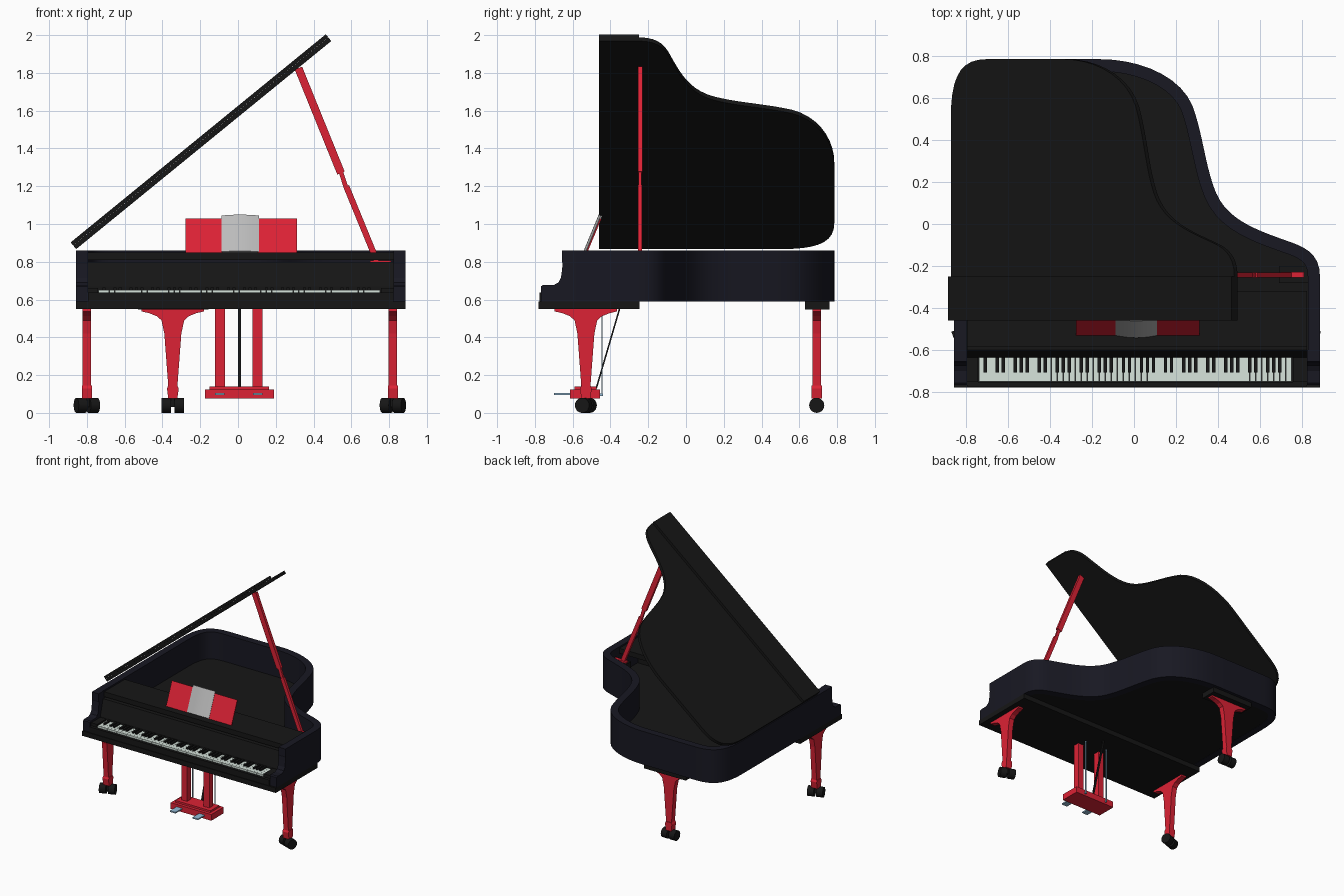
import bpy, bmesh, math
from mathutils import Vector
from mathutils.geometry import interpolate_bezier

if "Cube" in bpy.data.objects:
    bpy.data.objects.remove(bpy.data.objects["Cube"])


def material(name, rgb):
    m = bpy.data.materials.new(name)
    m.diffuse_color = (*rgb, 1)
    m.use_nodes = True
    m.node_tree.nodes["Principled BSDF"].inputs["Base Color"].default_value = m.diffuse_color
    return m


BLACK = material("black", (0.008, 0.008, 0.008))
RIM = material("blue_black", (0.009, 0.009, 0.016))
RED = material("red", (0.72, 0.016, 0.035))
SILVER = material("silver", (0.5, 0.5, 0.5))
IVORY = material("ivory", (0.68, 0.78, 0.72))
STEEL = material("steel", (0.3, 0.5, 0.68))


def finish(name, bm, mat, smooth=False):
    bmesh.ops.recalc_face_normals(bm, faces=bm.faces)
    me = bpy.data.meshes.new(name)
    bm.to_mesh(me)
    bm.free()
    me.materials.append(mat)
    ob = bpy.data.objects.new(name, me)
    bpy.context.collection.objects.link(ob)
    if smooth:
        bpy.ops.object.select_all(action='DESELECT')
        ob.select_set(True)
        bpy.context.view_layer.objects.active = ob
        bpy.ops.object.shade_smooth_by_angle(angle=math.radians(35))
    return ob


def add_prism(bm, pts, axis, lo, hi):
    """Extrude a 2D profile along an axis."""
    place = {'X': lambda a, b, t: (t, a, b), 'Y': lambda a, b, t: (a, t, b),
             'Z': lambda a, b, t: (a, b, t)}[axis]
    r0 = [bm.verts.new(place(a, b, lo)) for a, b in pts]
    r1 = [bm.verts.new(place(a, b, hi)) for a, b in pts]
    bm.faces.new(r0)
    bm.faces.new(r1)
    for i in range(len(pts)):
        j = (i + 1) % len(pts)
        bm.faces.new((r0[i], r0[j], r1[j], r1[i]))


def prism(name, pts, axis, lo, hi, mat, smooth=False):
    bm = bmesh.new()
    add_prism(bm, pts, axis, lo, hi)
    return finish(name, bm, mat, smooth)


def boxes(name, dims, mat):
    """One object from a list of (x0, x1, y0, y1, z0, z1)."""
    bm = bmesh.new()
    for x0, x1, y0, y1, z0, z1 in dims:
        add_prism(bm, [(x0, y0), (x1, y0), (x1, y1), (x0, y1)], 'Z', z0, z1)
    return finish(name, bm, mat)


def bar(name, p, q, w, d, mat):
    """Rectangular rod between two points, w across in x, d in y."""
    p, q = Vector(p), Vector(q)
    bm = bmesh.new()
    add_prism(bm, [(-w/2, -d/2), (w/2, -d/2), (w/2, d/2), (-w/2, d/2)], 'Z', 0, (q - p).length)
    ob = finish(name, bm, mat)
    v = q - p
    ob.location = p
    ob.rotation_euler = (-math.asin(v.y / v.length), math.atan2(v.x, v.z), 0)
    return ob


# Curved case outline, from front right round the back to front left
def outline(front):
    curves = [((.886, -.25), (.886, -.12), (.78, -.10), (.70, -.07)),
              ((.70, -.07), (.56, -.02), (.44, .03), (.39, .15)),
              ((.39, .15), (.34, .27), (.33, .42), (.28, .56)),
              ((.28, .56), (.22, .71), (.02, .785), (-.16, .785)),
              ((-.64, .785), (-.80, .785), (-.857, .70), (-.857, .50))]
    pts = [Vector((.886, front))]
    for c in curves:
        for p in interpolate_bezier(*[Vector((*k, 0)) for k in c], 10):
            if (p.xy - pts[-1]).length > 1e-4:
                pts.append(p.xy)
    return pts + [Vector((-.857, front))]


def inset(pts, d):
    out = []
    for i, p in enumerate(pts):
        t = (pts[min(i + 1, len(pts) - 1)] - pts[max(i - 1, 0)]).normalized()
        out.append(p + Vector((-t.y, t.x)) * d)
    return out


# Rim wall, floor and keybed
outer = outline(-.60)
inner = inset(outer, .058)
bm = bmesh.new()
rings = [[bm.verts.new((p.x, p.y, z)) for p in pts]
         for pts, z in ((outer, .59), (outer, .86), (inner, .86), (inner, .59))]
for k in range(4):
    a, b = rings[k], rings[(k + 1) % 4]
    for i in range(len(a) - 1):
        bm.faces.new((a[i], a[i + 1], b[i + 1], b[i]))
for end in (0, -1):
    bm.faces.new([r[end] for r in rings])
finish("case_rim", bm, RIM, True)
prism("soundboard", inset(outer, .05), 'Z', .592, .64, BLACK)
boxes("keybed", [(-.857, .886, -.78, -.245, .55, .59)], BLACK)

# Side arms with a scooped front
arm = [(-.767, .59), (-.767, .67), (-.757, .677), (-.70, .677), (-.675, .69), (-.662, .715),
       (-.656, .76), (-.653, .79), (-.656, .80), (-.656, .86), (-.60, .86), (-.60, .59)]
for side, x0, x1 in (("left", -.857, -.795), ("right", .824, .886)):
    prism(side + "_arm", arm, 'X', x0, x1, RIM)

# Keyboard surround, fallboard and music shelf
boxes("key_slip", [(-.795, .824, -.775, -.752, .59, .637)], BLACK)
boxes("key_blocks", [(-.795, -.742, -.752, -.6, .59, .662), (.757, .824, -.752, -.6, .59, .662)], BLACK)
prism("fallboard", [(-.635, .60), (-.635, .67), (-.60, .80), (-.56, .80), (-.56, .60)],
      'X', -.795, .824, BLACK)
boxes("music_shelf", [(-.795, .824, -.585, -.32, .81, .85)], BLACK)

# Keys
step = 1.49 / 52
boxes("white_keys", [(-.738 + i * step, -.738 + (i + 1) * step - .0012, -.75, -.632, .59, .651)
                     for i in range(52)], IVORY)
boxes("black_keys", [(-.738 + i * step - .008, -.738 + i * step + .008, -.708, -.632, .64, .663)
                     for i in range(1, 52) if i % 7 in (1, 3, 4, 6, 0)], BLACK)

# Raised lid with the front flap folded back on it
lid = prism("lid", [(p.x + .857, p.y) for p in outline(-.46)], 'Z', 0, .025, BLACK, True)
flap = boxes("lid_front_flap", [(0, 1.743, -.46, -.25, .0255, .046)], BLACK)
for ob in (lid, flap):
    ob.location = (-.857, 0, .867)
    ob.rotation_euler.y = -math.radians(39.2)

# Lid prop
bar("prop_lower", (.735, -.243, .805), (.573, -.243, 1.20), .032, .022, RED)
bar("prop_joint", (.573, -.243, 1.19), (.54, -.243, 1.29), .024, .016, RED)
bar("prop_upper", (.545, -.243, 1.27), (.32, -.243, 1.825), .042, .024, RED)
boxes("prop_foot", [(.70, .81, -.255, -.228, .795, .807)], RED)
boxes("prop_block", [(.69, .83, -.28, -.2, .63, .795)], BLACK)

# Music stand: two red leaves and a bowed silver sheet
leaf = [(-.53, .85), (-.455, 1.03), (-.448, 1.027), (-.522, .85)]
for side, x0, x1 in (("left", -.277, -.085), ("right", .107, .312)):
    prism(side + "_music_leaf", leaf, 'X', x0, x1, RED)
bow = [(-.088 + .198 * i / 12, -.012 * math.sin(math.pi * i / 12)) for i in range(13)]
sheet = prism("music_sheet", bow + [(.11, .008), (-.088, .008)], 'Z', 0, .208, SILVER, True)
sheet.location = (0, -.531, .853)
sheet.rotation_euler.x = -math.radians(22.6)

# Legs: flared bracket and tapering shaft, foot, twin casters
half = [(.165, .55), (.165, .537), (.125, .528), (.085, .512), (.06, .49), (.045, .42), (.024, .14)]
leg_profile = half + [(-a, z) for a, z in reversed(half)]
for name, x, y, turn, wheel_turn in (("front_left", -.80, -.53, 0, 20), ("front_right", .82, -.53, 0, -20),
                                     ("back", -.345, .692, 90, 0)):
    bm = bmesh.new()
    add_prism(bm, leg_profile, 'X', -.022, .022)
    foot = [(-.024, .145), (-.031, .13), (-.024, .075), (.024, .075), (.031, .13), (.024, .145)]
    add_prism(bm, foot, 'X', -.027, .027)
    leg = finish(name + "_leg", bm, RED)
    leg.location = (x, y, 0)
    leg.rotation_euler.z = math.radians(turn)
    bm = bmesh.new()
    circle = [(.04 * math.cos(math.tau * i / 20), .04 + .04 * math.sin(math.tau * i / 20)) for i in range(20)]
    for s in (-1, 1):
        add_prism(bm, circle, 'X', s * .009, s * .06)
    add_prism(bm, [(-.012, .03), (.012, .03), (.012, .08), (-.012, .08)], 'X', -.012, .012)
    wheels = finish(name + "_casters", bm, BLACK, True)
    wheels.location = (x, y, 0)
    wheels.rotation_euler.z = math.radians(wheel_turn)
boxes("back_leg_block", [(-.53, -.155, .63, .76, .548, .592)], BLACK)

# Pedal lyre: posts, box, pedals and rods
boxes("lyre_posts", [(-.122, -.07, -.555, -.505, .12, .55), (.078, .13, -.555, -.505, .12, .55)], RED)
boxes("lyre_box", [(-.175, .19, -.615, -.455, .075, .125), (-.15, .165, -.59, -.475, .125, .14)], RED)
boxes("pedals", [(x - .025, x + .025, -.70, -.60, .096, .106) for x in (-.097, .105)], STEEL)
for i, x in enumerate((-.097, .105)):
    bar(f"pedal_rod_{i + 1}", (x, -.445, .09), (x, -.445, .55), .007, .007, STEEL)
boxes("rod_ends", [(x - .006, x + .006, -.46, -.44, .09, .102) for x in (-.097, .105)], STEEL)
bar("lyre_brace", (.008, -.475, .13), (.008, -.352, .55), .016, .008, BLACK)
